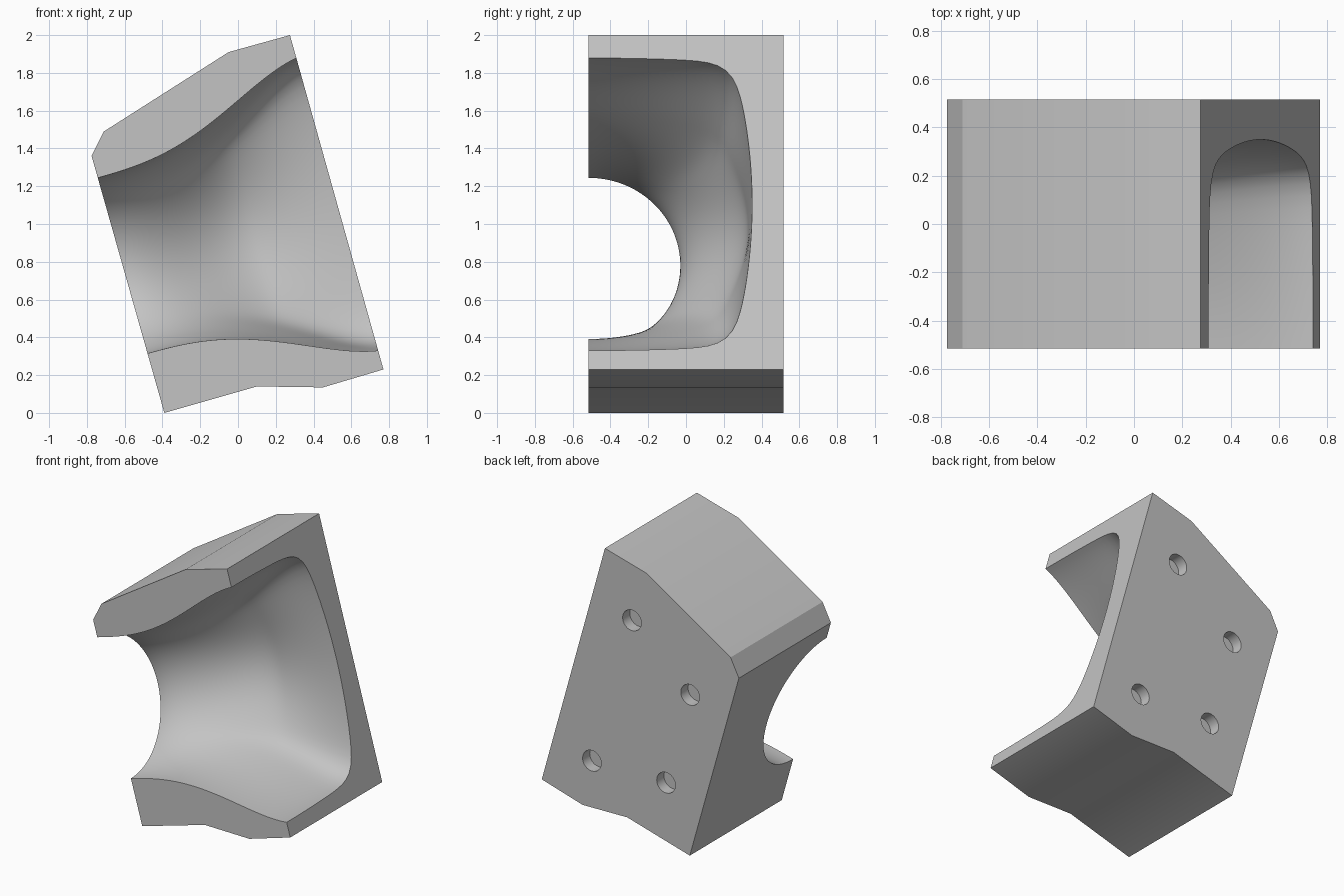
import bpy, bmesh
from math import sin, cos, pi
from mathutils import Vector

if "Cube" in bpy.data.objects:
    bpy.data.objects.remove(bpy.data.objects["Cube"])

grey = bpy.data.materials.new("light_grey")
grey.use_nodes = True
grey.diffuse_color = (0.55, 0.55, 0.55, 1)
grey.node_tree.nodes["Principled BSDF"].inputs["Base Color"].default_value = (0.55, 0.55, 0.55, 1)

HALF = 0.515                        # half depth of the block
ORIGIN = Vector((-0.39, 0, 0))      # lower corner of the tilted inlet face
ACROSS = Vector((0.963, 0, 0.27))   # duct direction, inlet to outlet
ALONG = Vector((-0.27, 0, 0.963))   # up the tilted faces
LENGTH = 1.18


def loft(name, rings):
    """Closed solid skinned through a list of matching rings."""
    bm = bmesh.new()
    vs = [[bm.verts.new(p) for p in ring] for ring in rings]
    n = len(vs[0])
    for a, b in zip(vs, vs[1:]):
        for i in range(n):
            j = (i + 1) % n
            bm.faces.new((a[i], a[j], b[j], b[i]))
    bm.faces.new(vs[0])
    bm.faces.new(vs[-1])
    bmesh.ops.recalc_face_normals(bm, faces=bm.faces)
    mesh = bpy.data.meshes.new(name)
    bm.to_mesh(mesh)
    bm.free()
    mesh.materials.append(grey)
    obj = bpy.data.objects.new(name, mesh)
    bpy.context.collection.objects.link(obj)
    return obj


def smoothstep(t):
    t = min(max(t, 0), 1)
    return t * t * (3 - 2 * t)


def duct_ring(u, steps=72):
    """Half section that changes from a round inlet to a bulged box outlet."""
    s = min(max(u / LENGTH, 0), 1)
    f = 0.227 * s**2 + 2.94 * s**3 - 2.167 * s**4
    g = 0.85 * smoothstep(s / 0.62) + 0.15 * s
    height = 0.483 + 0.321 * f
    depth = 0.485 + 0.38 * g
    middle = 0.81 + 0.006 * f
    ring = []
    for i in range(steps + 1):
        c, d = cos(pi * i / steps), sin(pi * i / steps)
        box = (abs(c)**11 + abs(d)**11) ** (-1 / 11)
        k = 1 + f * (box - 1)
        v, w = c * k, d * k
        v, w = v * (1 - 0.03 * f * w * w), w * (1 - 0.12 * f * v * v)
        p = ORIGIN + ACROSS * u + ALONG * (middle + height * v)
        ring.append(p + Vector((0, depth * w - HALF, 0)))
    front = Vector((0, -0.1, 0))
    return ring + [ring[-1] + front, ring[0] + front]


# Block: tilted outline extruded front to back
outline = [(-0.39, 0), (0.10, 0.14), (0.45, 0.135), (0.77, 0.23),
           (0.275, 2.0), (-0.05, 1.91), (-0.71, 1.49), (-0.775, 1.36)]
block = loft("duct_block", [[(x, y, z) for x, z in outline] for y in (-HALF, HALF)])

# Cutters: the duct and four blind holes in the back
stations = [-0.08] + [LENGTH * i / 40 for i in range(41)] + [LENGTH + 0.08]
cutters = [loft("duct_cutter", [duct_ring(u) for u in stations])]
for x, z in [(0.063, 1.546), (-0.393, 1.14), (0.377, 0.467), (-0.204, 0.467)]:
    rings = [[(x + 0.073 * cos(pi * i / 20), y, z + 0.073 * sin(pi * i / 20))
              for i in range(40)] for y in (HALF - 0.08, HALF + 0.05)]
    cutters.append(loft("bolt_hole_cutter", rings))

bpy.context.view_layer.objects.active = block
block.select_set(True)
for cutter in cutters:
    mod = block.modifiers.new("cut", 'BOOLEAN')
    mod.operation = 'DIFFERENCE'
    mod.solver = 'EXACT'
    mod.object = cutter
    bpy.ops.object.modifier_apply(modifier=mod.name)
for cutter in cutters:
    bpy.data.objects.remove(cutter)

bpy.ops.object.shade_smooth_by_angle(angle=0.4)
